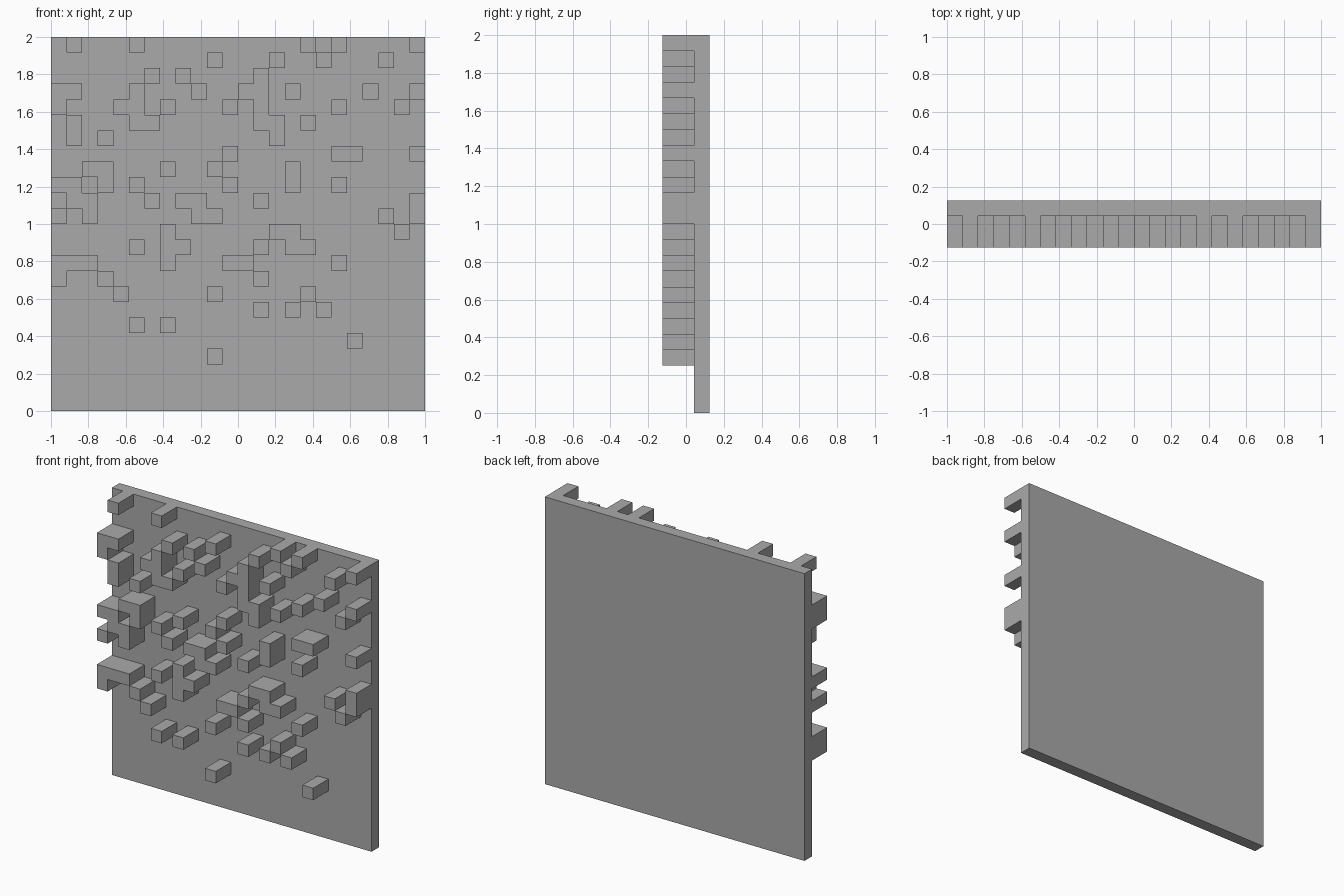
import bpy, bmesh
from mathutils import Matrix

if "Cube" in bpy.data.objects:
    bpy.data.objects.remove(bpy.data.objects["Cube"])

N = 24                 # cells per side
C = 2 / N              # cell size

# raised columns in each row, counted from the top
RAISED = [
    [1, 5, 16, 18, 23], [10, 14, 17, 21], [6, 8, 13],
    [0, 1, 5, 9, 12, 13, 15, 20, 23], [0, 4, 5, 7, 11, 13, 18, 22],
    [1, 5, 6, 13, 14, 16], [1, 3, 14], [11, 18, 19, 23],
    [2, 3, 7, 10, 15], [0, 1, 3, 5, 11, 15, 18],
    [1, 2, 6, 8, 9, 13, 23], [0, 2, 9, 10, 21, 23],
    [7, 14, 15, 22], [5, 7, 8, 13, 15, 16], [0, 1, 2, 7, 11, 12, 18],
    [0, 3, 13], [4, 10, 16], [13, 15, 17], [5, 7], [19], [10],
]


def extrude(bm, faces, dy):
    out = bmesh.ops.extrude_face_region(bm, geom=faces)["geom"]
    verts = [v for v in out if isinstance(v, bmesh.types.BMVert)]
    bmesh.ops.translate(bm, verts=verts, vec=(0, dy, 0))


bm = bmesh.new()

# slab: gridded front face, extruded backwards
place = Matrix.Translation((0, C / 2, 1)) @ Matrix.Rotation(1.5707963268, 4, 'X')
bmesh.ops.create_grid(bm, x_segments=N, y_segments=N, size=1, matrix=place)
extrude(bm, bm.faces[:], C)

# raised blocks: chosen cells of the front face pulled forwards
cells = []
for f in bm.faces:
    p = f.calc_center_median()
    col, row = int((p.x + 1) / C), int((2 - p.z) / C)
    if abs(p.y - C / 2) < 0.01 and row < len(RAISED) and col in RAISED[row]:
        cells.append(f)
extrude(bm, cells, -2 * C)
left = [f for f in cells if f.is_valid]
if left:
    bmesh.ops.delete(bm, geom=left, context='FACES')
bmesh.ops.recalc_face_normals(bm, faces=bm.faces[:])

mesh = bpy.data.meshes.new("wall_panel")
bm.to_mesh(mesh)
bm.free()

grey = bpy.data.materials.new("plain grey")
grey.diffuse_color = (0.4, 0.4, 0.4, 1)
grey.use_nodes = True
grey.node_tree.nodes["Principled BSDF"].inputs["Base Color"].default_value = grey.diffuse_color
mesh.materials.append(grey)
bpy.context.collection.objects.link(bpy.data.objects.new("wall_panel", mesh))
